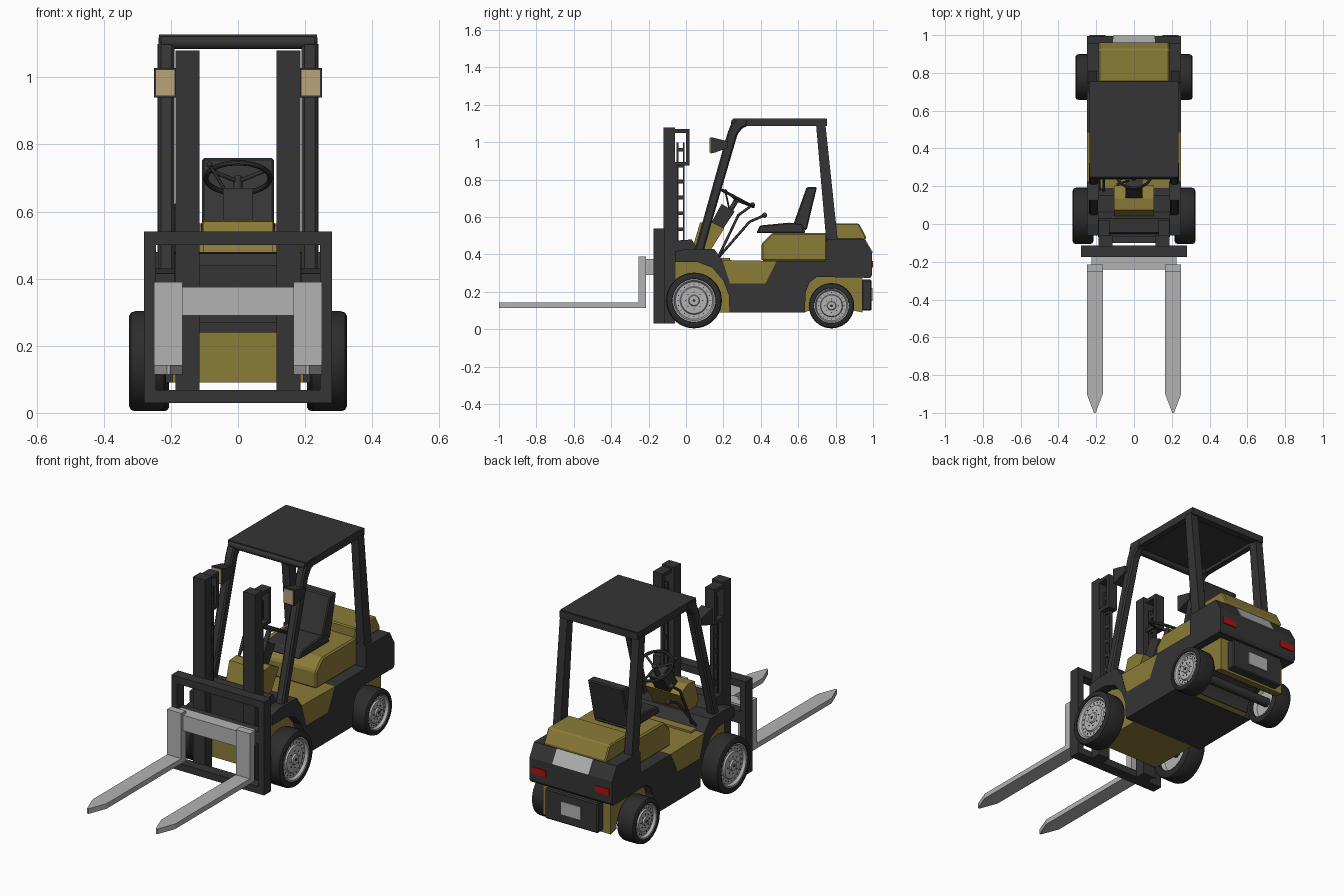
import bpy, bmesh, math
from mathutils import Vector, Matrix

if "Cube" in bpy.data.objects:
    bpy.data.objects.remove(bpy.data.objects["Cube"])


def material(name, r, g, b):
    m = bpy.data.materials.new(name)
    m.diffuse_color = (r, g, b, 1)
    m.use_nodes = True
    m.node_tree.nodes["Principled BSDF"].inputs["Base Color"].default_value = m.diffuse_color
    return m


YELLOW = material("mustard_paint", 0.26, 0.20, 0.04)
DARK = material("dark_paint", 0.035, 0.035, 0.035)
RUBBER = material("rubber", 0.025, 0.025, 0.025)
STEEL = material("steel", 0.45, 0.45, 0.45)
LENS = material("lamp_lens", 0.50, 0.37, 0.20)
RED = material("red_lens", 0.45, 0.005, 0.005)


def finish(name, bm, mat, mirror=False, bevel=0, smooth=False):
    bmesh.ops.recalc_face_normals(bm, faces=bm.faces)
    me = bpy.data.meshes.new(name)
    bm.to_mesh(me)
    bm.free()
    me.materials.append(mat)
    ob = bpy.data.objects.new(name, me)
    bpy.context.collection.objects.link(ob)
    if mirror:
        ob.modifiers.new("mirror", 'MIRROR')
    if bevel:
        b = ob.modifiers.new("bevel", 'BEVEL')
        b.width, b.segments = bevel, 1
    if smooth:
        bpy.ops.object.select_all(action='DESELECT')
        bpy.context.view_layer.objects.active = ob
        ob.select_set(True)
        bpy.ops.object.shade_smooth_by_angle(angle=math.radians(35))
    return ob


def prism(name, pts, a, b, mat, axis='x', **kw):
    """Extrude a (y,z) outline along x, or an (x,y) outline along z."""
    bm = bmesh.new()
    put = (lambda p, t: (t, *p)) if axis == 'x' else (lambda p, t: (*p, t))
    lo = [bm.verts.new(put(p, a)) for p in pts]
    hi = [bm.verts.new(put(p, b)) for p in pts]
    bm.faces.new(lo)
    bm.faces.new(hi)
    for i in range(len(pts)):
        j = (i + 1) % len(pts)
        bm.faces.new((lo[i], lo[j], hi[j], hi[i]))
    return finish(name, bm, mat, **kw)


def box(name, x0, x1, y0, y1, z0, z1, mat, **kw):
    return prism(name, [(y0, z0), (y1, z0), (y1, z1), (y0, z1)], x0, x1, mat, **kw)


def lathe(name, profile, cy, cz, mat, seg=40):
    """Spin an (x, radius) outline about an axle at (cy, cz)."""
    bm = bmesh.new()
    vs = [bm.verts.new((x, cy, cz + r)) for x, r in profile]
    es = [bm.edges.new((vs[i], vs[(i + 1) % len(vs)])) for i in range(len(vs))]
    bmesh.ops.spin(bm, geom=vs + es, cent=(0, cy, cz), axis=(1, 0, 0),
                   angle=2 * math.pi, steps=seg, use_duplicate=False)
    bmesh.ops.remove_doubles(bm, verts=bm.verts, dist=1e-5)
    return finish(name, bm, mat, mirror=True, smooth=True)


def tube(name, pts, r, mat):
    cu = bpy.data.curves.new(name, 'CURVE')
    cu.dimensions = '3D'
    cu.bevel_depth, cu.bevel_resolution, cu.use_fill_caps = r, 2, True
    sp = cu.splines.new('POLY')
    sp.points.add(len(pts) - 1)
    for p, c in zip(sp.points, pts):
        p.co = (*c, 1)
    cu.materials.append(mat)
    ob = bpy.data.objects.new(name, cu)
    bpy.context.collection.objects.link(ob)
    return ob


def ball(name, c, r, mat):
    bm = bmesh.new()
    bmesh.ops.create_uvsphere(bm, u_segments=16, v_segments=8, radius=r,
                              matrix=Matrix.Translation(c))
    return finish(name, bm, mat, smooth=True)


def arc(cy, cz, r, a0, a1, n):
    return [(cy + r * math.cos(math.radians(a0 + (a1 - a0) * i / n)),
             cz + r * math.sin(math.radians(a0 + (a1 - a0) * i / n))) for i in range(n + 1)]


# wheels: tyre, dished rim and bolt ring
def wheel(name, cy, R, x0, x1):
    cz, k = R + 0.005, R / 0.15
    lathe(name + "_tyre", [(x0, .11 * k), (x0, .135 * k), (x0 + .006, .146 * k), (x0 + .016, R),
          (x1 - .018, R), (x1 - .006, .146 * k), (x1, .135 * k), (x1, .118 * k), (x1 - .012, .112 * k)],
          cy, cz, RUBBER)
    lathe(name + "_rim", [(x1 - .004, .118 * k), (x1 - .006, .108 * k), (x1 - .02, .1 * k),
          (x1 - .02, .075 * k), (x1 - .012, .07 * k), (x1 - .012, .03 * k), (x1 - .004, .026 * k),
          (x1 - .004, 0), (x0 + .04, 0), (x0 + .04, .1 * k), (x0 + .01, .118 * k)], cy, cz, STEEL)
    bm = bmesh.new()
    for n, rr, s in ((20, .087, .003), (8, .045, .003), (1, 0, .008)):
        for i in range(n):
            a = 2 * math.pi * i / n
            x = x1 - (.019 if rr > .08 else .011 if rr else .003)
            m = Matrix.Translation((x, cy + rr * k * math.cos(a), cz + rr * k * math.sin(a)))
            bmesh.ops.create_cone(bm, cap_ends=True, segments=8, radius1=s, radius2=s, depth=.004,
                                  matrix=m @ Matrix.Rotation(math.pi / 2, 4, 'Y'))
    finish(name + "_bolts", bm, DARK, mirror=True)
    tube(name + "_axle", [(-x0 - .05, cy, cz), (x0 + .05, cy, cz)], .025, DARK)


wheel("front_wheel", 0.043, 0.149, 0.215, 0.325)
wheel("rear_wheel", 0.778, 0.121, 0.205, 0.31)

# main body side profile with front fender, step recess and counterweight
prism("body_shell", [(-.06, .36), (-.06, .415), (0, .43), (.15, .43), (.195, .37), (.235, .245),
      (.425, .245), (.485, .365), (.75, .365), (.75, .48), (.955, .48), (.995, .41), (.995, .29),
      (.985, .275), (.70, .28), (.66, .25), (.64, .20), (.635, .09), (.232, .09), (.23, .18),
      (.20, .26), (.14, .33), (.06, .36)], -.25, .25, DARK)
prism("step_floor", [(.195, .37), (.485, .365), (.425, .245), (.235, .245)], -.248, .248, YELLOW)
box("front_chassis", -.195, .195, -.055, .235, .09, .38, YELLOW)
rear_arch = arc(.778, .10, .118, 180, 0, 16)
prism("rear_chassis", [(.63, .09), (.63, .30), (.943, .30), (.943, .09), *rear_arch[::-1]],
      -.205, .205, YELLOW)
prism("rear_arch_lining", rear_arch + arc(.778, .10, .113, 0, 180, 16), -.203, .203, DARK)
box("front_crossmember", -.19, .19, -.07, -.05, .24, .44, DARK)
prism("front_cowl", [(-.06, .40), (-.045, .475), (.03, .48), (.07, .42)], -.19, .19, DARK)
prism("dash_cowl", [(.03, .42), (.075, .57), (.135, .575), (.205, .54), (.13, .42)],
      -.105, .105, YELLOW)

# hood, rear cover and tail details
prism("engine_hood", [(.405, .365), (.405, .46), (.46, .515), (.755, .515), (.755, .365)],
      -.19, .19, YELLOW, bevel=.008)
prism("rear_cover", [(.75, .48), (.75, .565), (.925, .565), (.965, .49), (.955, .478)],
      -.187, .187, YELLOW, bevel=.006)
box("tail_lamp", .15, .235, .985, 1.0, .33, .365, RED, mirror=True)
prism("tail_panel", [(.95, .475), (.956, .485), (.999, .412), (.99, .408)], -.11, .11, STEEL)
box("rear_bumper", -.16, .16, .94, .992, .10, .265, DARK, bevel=.006)
box("rear_plate", -.06, .06, .985, .996, .15, .22, STEEL)

# overhead guard
prism("front_pillar", [(.045, .42), (.09, .58), (.222, 1.05), (.24, 1.095), (.268, 1.126),
      (.33, 1.126), (.33, 1.087), (.30, 1.075), (.275, 1.04), (.14, .58), (.095, .42)],
      .19, .237, DARK, mirror=True, bevel=.008)
prism("rear_pillar", [(.75, .47), (.695, 1.10), (.745, 1.10), (.812, .47)], .195, .24, DARK, mirror=True)
box("roof_panel", -.235, .235, .25, .75, 1.105, 1.128, DARK)
box("roof_side_rail", .205, .235, .28, .75, 1.087, 1.12, DARK, mirror=True)
box("roof_rear_rail", -.235, .235, .715, .755, 1.087, 1.124, DARK)
tube("roof_front_rail", [(-.23, .26, 1.105), (.23, .26, 1.105)], .021, DARK)

# work lamps on the front pillars
prism("lamp_housing", [(.13, .94), (.13, 1.028), (.155, 1.022), (.225, 1.005), (.225, .97), (.155, .945)],
      .185, .25, DARK, mirror=True)
box("lamp_face", .19, .245, .126, .132, .946, 1.022, LENS, mirror=True)

# seat
prism("seat_cushion", [(.375, .515), (.395, .555), (.55, .57), (.62, .565), (.64, .515)],
      -.11, .11, DARK, bevel=.006)
prism("seat_back", [(.57, .55), (.645, .76), (.70, .76), (.645, .53)], -.107, .107, DARK, bevel=.006)

# steering gear
tilt = Matrix.Translation((0, .275, .70)) @ Matrix.Rotation(-.49, 4, 'X')
bpy.ops.mesh.primitive_torus_add(major_radius=.096, minor_radius=.008, major_segments=36, minor_segments=8)
rim = bpy.context.object
rim.name = "steering_wheel"
rim.matrix_world = tilt
rim.data.materials.append(DARK)
bpy.ops.object.shade_smooth_by_angle()
for i in range(3):
    a = math.radians(90 + 120 * i)
    tip = tilt @ Vector((.094 * math.cos(a), .094 * math.sin(a), 0))
    tube("steering_spoke", [tilt @ Vector((0, 0, -.012)), tip], .006, DARK)
tube("steering_shaft", [(0, .20, .57), tilt @ Vector((0, 0, .002))], .013, DARK)
prism("column_cover", [(.13, .56), (.19, .67), (.26, .63), (.20, .54)], -.045, .045, DARK)
tube("signal_lever", [(-.03, .23, .65), (-.085, .21, .74)], .005, DARK)
ball("signal_knob", (-.085, .21, .74), .009, DARK)
for x, y, z, by, bz in ((-.16, .355, .665, .28, .61), (-.185, .42, .61, .34, .575)):
    tube("control_lever", [(x, .17, .38), (x, by, bz), (x, y, z)], .007, DARK)
    ball("lever_knob", (x, y, z), .014, DARK)

# mast: uprights, top brackets, lift chains and lower ties
box("mast_upright", .115, .187, -.12, -.06, .03, 1.08, DARK, mirror=True)
box("mast_rear_rail", .165, .187, -.065, -.045, .09, .88, DARK, mirror=True)
for n, y0, y1, z0, z1 in (("top", -.06, .02, 1.05, 1.07), ("bottom", -.06, .02, .875, .895),
                          ("rear", 0, .02, .875, 1.07)):
    box("mast_bracket_" + n, .13, .187, y0, y1, z0, z1, DARK, mirror=True)
for y0 in (-.05, -.017):
    box("lift_chain_side", .14, .16, y0, y0 + .01, .42, 1.0, DARK, mirror=True)
for i in range(7):
    box("lift_chain_link", .142, .158, -.045, -.01, .44 + .085 * i, .46 + .085 * i, DARK, mirror=True)
box("mast_tie", -.12, .12, -.10, -.065, .24, .27, DARK)

# fork carriage frame
box("carriage_side", .245, .28, -.175, -.115, .03, .54, DARK, mirror=True)
box("carriage_top", -.25, .25, -.175, -.115, .50, .54, DARK)
box("carriage_bottom", -.25, .25, -.175, -.115, .03, .068, DARK)

# forks and their crossbars
box("fork_shank", .165, .25, -.255, -.215, .115, .39, STEEL, mirror=True)
prism("fork_blade", [(.165, -.22), (.25, -.22), (.25, -.90), (.212, -1.0), (.203, -1.0), (.165, -.90)],
      .115, .143, STEEL, axis='z', mirror=True)
box("fork_crossbar", -.17, .17, -.24, -.205, .29, .375, STEEL)
box("fork_mount", -.225, .225, -.215, -.17, .29, .375, STEEL)
box("fork_mount_bar", -.25, .25, -.17, -.12, .30, .365, DARK)
